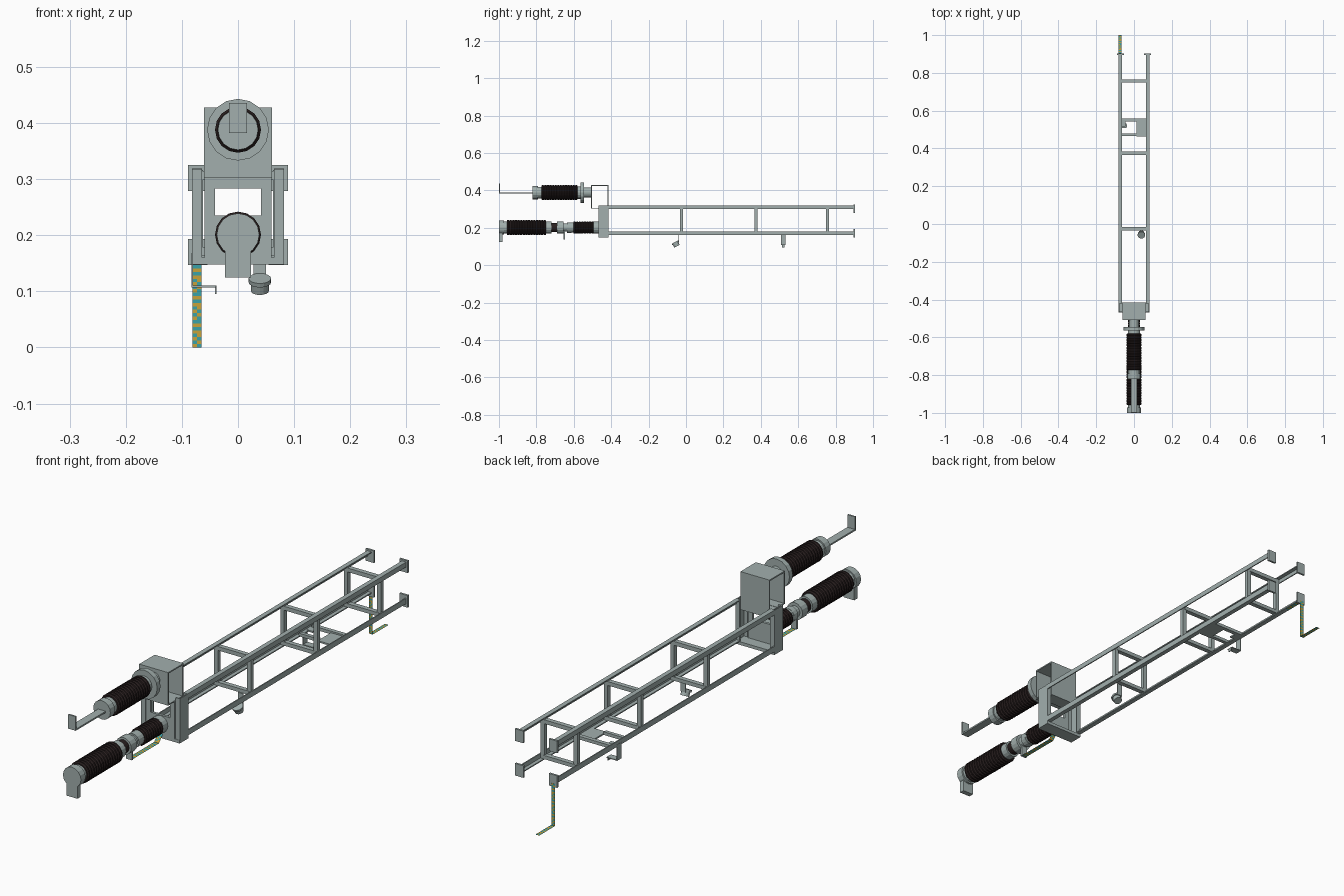
import bpy, bmesh, math
from mathutils import Matrix, Vector

if "Cube" in bpy.data.objects:
    bpy.data.objects.remove(bpy.data.objects["Cube"])


def material(name, rgb):
    m = bpy.data.materials.new(name)
    m.diffuse_color = (*rgb, 1)
    m.use_nodes = True
    m.node_tree.nodes["Principled BSDF"].inputs["Base Color"].default_value = m.diffuse_color
    return m


GRAY = material("galvanised gray", (0.36, 0.43, 0.42))
DARK = material("dark brown ceramic", (0.022, 0.014, 0.014))
TEAL = material("teal stripe", (0.04, 0.36, 0.40))
YELLOW = material("yellow stripe", (0.58, 0.36, 0.04))


def finish(name, bm, *mats):
    me = bpy.data.meshes.new(name)
    bm.to_mesh(me)
    bm.free()
    for m in mats:
        me.materials.append(m)
    ob = bpy.data.objects.new(name, me)
    bpy.context.collection.objects.link(ob)
    return ob


def add_box(bm, lo, hi):
    lo, hi = Vector(lo), Vector(hi)
    r = bmesh.ops.create_cube(bm, size=1)
    for v in r["verts"]:
        v.co = Vector((v.co[i] * (hi[i] - lo[i]) + (hi[i] + lo[i]) / 2 for i in range(3)))


def boxes(name, *spans, mat=GRAY):
    bm = bmesh.new()
    for s in spans:
        add_box(bm, s[0::2], s[1::2])
    return finish(name, bm, mat)


def lathe(name, profile, z, mat=GRAY, sides=16):
    """Turn (y, radius) points about an axis along y at height z, capped."""
    bm = bmesh.new()
    rings = [[bm.verts.new((r * math.sin(2 * math.pi * i / sides), y,
                            z + r * math.cos(2 * math.pi * i / sides)))
              for i in range(sides)] for y, r in profile]
    for a, b in zip(rings, rings[1:]):
        for i in range(sides):
            j = (i + 1) % sides
            bm.faces.new((a[i], a[j], b[j], b[i]))
    bm.faces.new(rings[0])
    bm.faces.new(rings[-1])
    bmesh.ops.recalc_face_normals(bm, faces=bm.faces)
    return finish(name, bm, mat)


def drum(name, y0, y1, r, z, mat=GRAY):
    return lathe(name, [(y0, r), (y1, r)], z, mat)


def insulator(name, y0, y1, r, z):
    n = round((y1 - y0) / 0.014)
    p = (y1 - y0) / n
    prof = []
    for i in range(n):
        y = y0 + i * p
        prof += [(y, r * 0.9), (y + p * 0.3, r), (y + p * 0.7, r)]
    return lathe(name, prof + [(y1, r * 0.9)], z, DARK)


def striped_ribbon(name, path, x0, x1, step=0.006):
    """Thin flat strap along (y, z) points with staggered colour stripes."""
    bm = bmesh.new()
    k = 0
    xm = (x0 + x1) / 2
    for (ya, za), (yb, zb) in zip(path, path[1:]):
        n = max(1, round(math.hypot(yb - ya, zb - za) / step))
        for i in range(n):
            for half, (a, b) in enumerate(((x0, xm), (xm, x1))):
                co = [(x, ya + (yb - ya) * t, za + (zb - za) * t)
                      for x, t in ((a, i / n), (b, i / n), (b, (i + 1) / n), (a, (i + 1) / n))]
                f = bm.faces.new([bm.verts.new(c) for c in co])
                f.material_index = int((k + half * (k // 4 % 2)) % 2)
            k += 1
    bmesh.ops.remove_doubles(bm, verts=bm.verts, dist=1e-5)
    return finish(name, bm, TEAL, YELLOW)


# long angle-iron rails and end pads
for s, side in ((-1, "left"), (1, "right")):
    xo, xi, xt = s * 0.082, s * 0.064, s * 0.078
    a, b = sorted((xo, xi))
    c, d = sorted((xo, xt))
    boxes("top_rail_" + side, (a, b, -0.42, 0.9, 0.315, 0.319), (c, d, -0.42, 0.9, 0.300, 0.316))
    boxes("bottom_rail_" + side, (a, b, -0.42, 0.9, 0.160, 0.164), (c, d, -0.42, 0.9, 0.163, 0.181))
    e, f = sorted((s * 0.089, s * 0.054))
    boxes("end_pads_" + side, (e, f, 0.895, 0.903, 0.279, 0.325), (e, f, 0.895, 0.903, 0.147, 0.193))
    # front channel post, open inward
    boxes("front_post_" + side, (c, d, -0.467, -0.415, 0.158, 0.318),
          (a, b, -0.467, -0.462, 0.158, 0.318), (a, b, -0.420, -0.415, 0.158, 0.318))
    # upright of each frame station
    boxes("uprights_" + side, *[(*sorted((s * 0.078, s * 0.062)), y - 0.008, y + 0.008, 0.163, 0.316)
                                for y in (-0.025, 0.375, 0.757)])

# cross bars of each station
for i, y in enumerate((-0.025, 0.375, 0.757)):
    boxes("cross_bars_%d" % i, (-0.07, 0.07, y - 0.009, y + 0.009, 0.299, 0.314),
          (-0.07, 0.07, y - 0.009, y + 0.009, 0.164, 0.178))

# front mounting panel with window
boxes("front_panel", (-0.06, 0.06, -0.468, -0.458, 0.158, 0.235),
      (-0.06, -0.041, -0.468, -0.458, 0.235, 0.290), (0.041, 0.06, -0.468, -0.458, 0.235, 0.290),
      (-0.06, 0.06, -0.468, -0.415, 0.283, 0.305), (-0.082, 0.082, -0.468, -0.415, 0.148, 0.160))

# bent sheet bracket for upper insulator, open at sides and bottom
boxes("upper_sheet_bracket", (-0.061, 0.061, -0.508, -0.503, 0.303, 0.427),
      (-0.061, 0.061, -0.508, -0.415, 0.423, 0.428), (-0.061, 0.061, -0.420, -0.415, 0.305, 0.427),
      (-0.061, 0.061, -0.508, -0.463, 0.302, 0.306))

# upper insulator stack
Z = 0.388
drum("upper_neck", -0.55, -0.503, 0.027, Z)
drum("upper_flange", -0.565, -0.545, 0.055, Z)
drum("upper_collar", -0.585, -0.562, 0.033, Z)
insulator("upper_insulator", -0.772, -0.58, 0.041, Z)
drum("upper_front_collar", -0.795, -0.77, 0.031, Z)
drum("upper_cap", -0.820, -0.792, 0.036, Z)
boxes("upper_terminal", (-0.016, 0.016, -1.0, -0.81, 0.382, 0.388),
      (-0.016, 0.016, -1.0, -0.994, 0.382, 0.436))

# lower insulator stack
Z = 0.201
boxes("lower_terminal_plate", (-0.023, 0.023, -1.0, -0.98, 0.125, 0.185))
drum("lower_front_cap", -1.0, -0.972, 0.038, Z)
drum("lower_front_collar", -0.975, -0.952, 0.032, Z)
insulator("lower_main_insulator", -0.958, -0.748, 0.041, Z)
drum("lower_main_collar", -0.75, -0.718, 0.032, Z)
drum("lower_dark_neck", -0.72, -0.685, 0.025, Z, DARK)
drum("lower_middle_ring", -0.690, -0.655, 0.033, Z)
drum("lower_neck", -0.656, -0.61, 0.022, Z)
drum("lower_rear_ring", -0.636, -0.612, 0.028, Z)
insulator("lower_rear_insulator", -0.602, -0.493, 0.033, Z)
drum("lower_rear_collar", -0.612, -0.598, 0.027, Z)
drum("lower_base", -0.495, -0.465, 0.032, Z)
boxes("lower_tap_plate", (-0.012, 0.012, -0.656, -0.648, 0.137, 0.195))

# striped earthing straps
striped_ribbon("front_earth_strap", [(-0.65, 0.138), (-0.49, 0.138), (-0.467, 0.165)], -0.01, 0.01)
striped_ribbon("rear_earth_strap", [(0.82, 0.159), (0.904, 0.159), (0.904, 0.0), (1.0, 0.0)], -0.081, -0.065)

# lower rear tray
boxes("rear_tray", (-0.07, 0.07, 0.542, 0.558, 0.160, 0.172), (-0.07, 0.012, 0.465, 0.479, 0.160, 0.172),
      (0.012, 0.07, 0.463, 0.545, 0.160, 0.166), (-0.07, -0.045, 0.515, 0.542, 0.160, 0.166))
# hanging hook bracket
boxes("hook_bracket", (-0.083, -0.080, 0.507, 0.533, 0.109, 0.168),
      (-0.083, -0.039, 0.507, 0.533, 0.107, 0.110), (-0.041, -0.038, 0.514, 0.527, 0.095, 0.110))

# tilted gauge on hanger
boxes("gauge_hanger", (0.028, 0.050, -0.041, -0.037, 0.120, 0.166))
bm = bmesh.new()
tilt = Matrix.Translation((0.039, -0.055, 0.115)) @ Matrix.Rotation(math.radians(27), 4, "X")
for r, depth, off in ((0.020, 0.008, 0.005), (0.016, 0.018, -0.007)):
    bmesh.ops.create_cone(bm, cap_ends=True, segments=16, radius1=r, radius2=r, depth=depth,
                          matrix=tilt @ Matrix.Translation((0, 0, off)))
finish("gauge", bm, GRAY)
